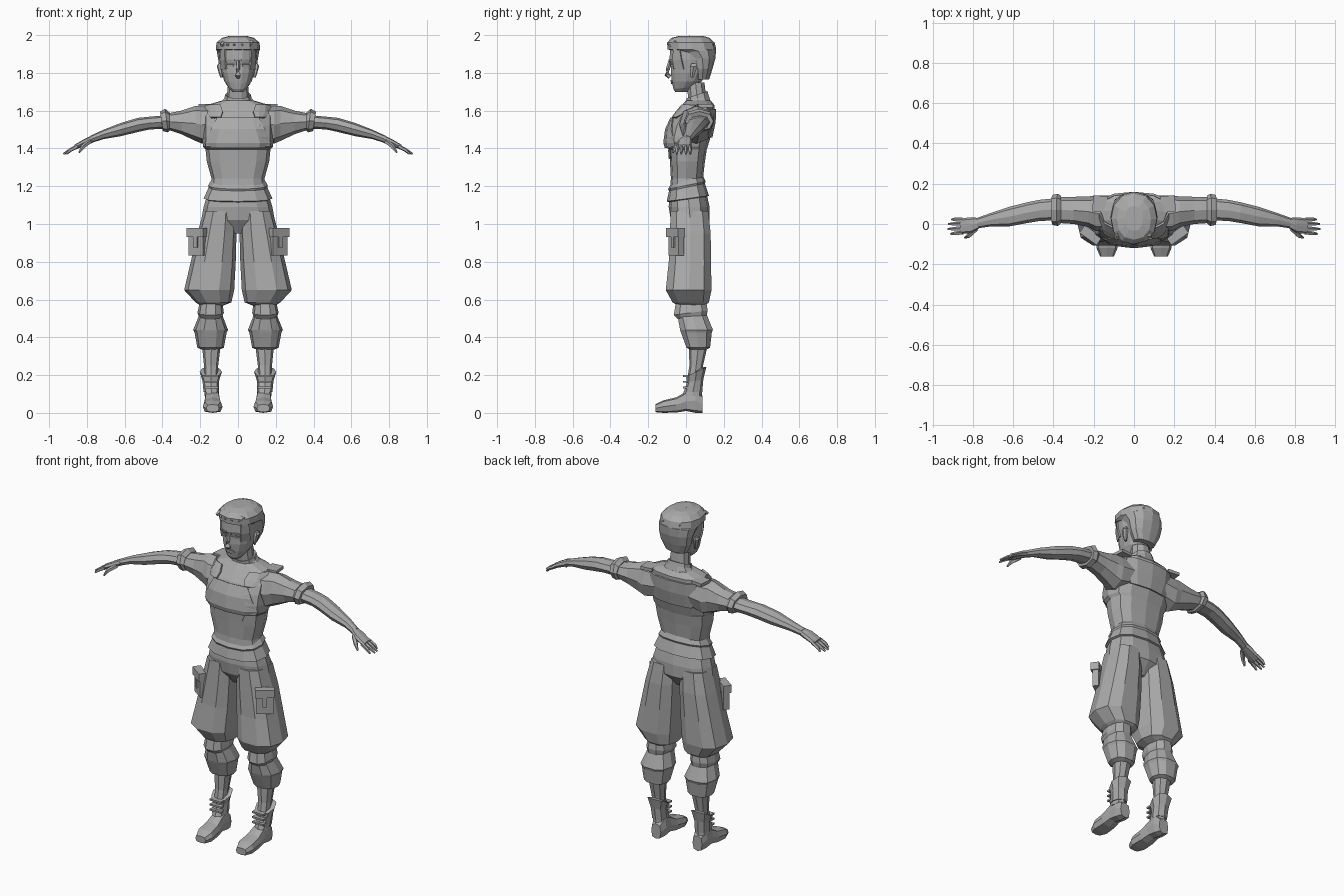
import bpy, bmesh, math
from mathutils import Vector
from mathutils.bvhtree import BVHTree

grey = bpy.data.materials.new("plain_grey")
grey.diffuse_color = (0.4, 0.4, 0.4, 1)


def finish(name, bm, mirror=False):
    bmesh.ops.recalc_face_normals(bm, faces=bm.faces)
    me = bpy.data.meshes.new(name)
    bm.to_mesh(me)
    bm.free()
    me.materials.append(grey)
    ob = bpy.data.objects.new(name, me)
    bpy.context.collection.objects.link(ob)
    if mirror:
        ob.modifiers.new("mirror", 'MIRROR').use_mirror_merge = False
    return ob


def skin(bm, rings):
    n = len(rings[0])
    for a, b in zip(rings, rings[1:]):
        for i in range(n):
            j = (i + 1) % n
            bm.faces.new((a[i], a[j], b[j], b[i]))
    bm.faces.new(rings[0])
    bm.faces.new(rings[-1])


def loft(name, rows, n=12, axis='z', power=2.4, mirror=False):
    """Rows: position on the axis, low and high of both cross directions, optional tilt."""
    bm = bmesh.new()
    rings = []
    for t, a0, a1, b0, b1, *tilt in rows:
        ring = []
        for i in range(n):
            w = math.tau * i / n
            c, s = [math.copysign(abs(v) ** (2 / power), v) for v in (math.cos(w), math.sin(w))]
            a, b = (a0 + a1) / 2 + c * (a1 - a0) / 2, (b0 + b1) / 2 + s * (b1 - b0) / 2
            u = t + (tilt[0] * s if tilt else 0)
            ring.append(bm.verts.new({'z': (a, b, u), 'x': (u, a, b), 'y': (a, u, b)}[axis]))
        rings.append(ring)
    skin(bm, rings)
    return finish(name, bm, mirror)


def sym(rows):
    """Rows given as height, half width, front, back, optional tilt."""
    return [(r[0], -r[1], r[1], *r[2:]) for r in rows]


def tube(name, pts, n=5, mirror=False):
    """Tapered tube through (x, y, z, radius) points."""
    bm = bmesh.new()
    rings = []
    for i, p in enumerate(pts):
        d = Vector(pts[min(i + 1, len(pts) - 1)][:3]) - Vector(pts[max(i - 1, 0)][:3])
        q = d.to_track_quat('Z', 'Y')
        rings.append([bm.verts.new(Vector(p[:3]) + q @ Vector((math.cos(math.tau * k / n) * p[3],
                      math.sin(math.tau * k / n) * p[3], 0))) for k in range(n)])
    skin(bm, rings)
    return finish(name, bm, mirror)


def plate(name, rows, target, side=-1, cols=6, thick=0.016, mirror=False):
    """Thin panel laid on a body; rows are (z, x0, x1)."""
    src = bmesh.new()
    src.from_mesh(target.data)
    tree = BVHTree.FromBMesh(src)
    src.free()
    bm = bmesh.new()
    grid = []
    for z, x0, x1 in rows:
        line = []
        for i in range(cols + 1):
            p = Vector((x0 + (x1 - x0) * i / cols, side, z))
            hit = tree.ray_cast(p, Vector((0, -side, 0)))[0]
            if hit is None:
                hit = tree.find_nearest(Vector((p.x, side * 0.1, z)))[0]
            line.append(bm.verts.new(hit))
        grid.append(line)
    for a, b in zip(grid, grid[1:]):
        for i in range(cols):
            bm.faces.new((a[i], a[i + 1], b[i + 1], b[i]))
    ob = finish(name, bm, mirror)
    m = ob.modifiers.new("thickness", 'SOLIDIFY')
    m.thickness, m.offset = thick, 0
    return ob


def box(name, loc, size, turn=0, mirror=True):
    bm = bmesh.new()
    bmesh.ops.create_cube(bm, size=1)
    c, s = math.cos(turn), math.sin(turn)
    for v in bm.verts:
        x, y, z = [a * b for a, b in zip(v.co, size)]
        v.co = Vector(loc) + Vector((c * x - s * y, s * x + c * y, z))
    return finish(name, bm, mirror)


# Shirt body, hem and panels
torso = loft("shirt_body", sym([
    (1.19, .145, -.085, .095), (1.24, .14, -.08, .09), (1.33, .165, -.085, .10),
    (1.395, .172, -.09, .11), (1.41, .185, -.112, .115), (1.46, .19, -.113, .13),
    (1.52, .19, -.098, .145), (1.57, .19, -.07, .15), (1.63, .165, -.02, .15),
    (1.655, .08, .0, .13)]), power=2.6)
loft("shirt_hem", sym([
    (1.235, .14, -.078, .09, .02), (1.205, .158, -.095, .105, .02), (1.195, .155, -.09, .10, .02),
    (1.135, .182, -.102, .122, .015), (1.13, .165, -.09, .11, .015)]))
plate("chest_panel", [(1.56, -.11, .11), (1.5, -.14, .14), (1.43, -.17, .17), (1.405, -.165, .165)], torso)
plate("belly_panel", [(1.395, -.10, .10), (1.36, -.085, .085), (1.345, -.05, .05)], torso, thick=.01)
plate("shoulder_strap", [(1.56, .09, .14), (1.59, .08, .17), (1.625, .09, .165)], torso, mirror=True, cols=3, thick=.022)
plate("back_panel", [(1.61, -.15, .15), (1.54, -.145, .145), (1.46, -.12, .12)], torso, side=1, thick=.02)
box("shoulder_tab", (.17, .10, 1.625), (.07, .08, .018), .1)

# Sleeves and arms
loft("sleeve", [
    (.10, -.04, .14, 1.45, 1.62), (.19, -.035, .142, 1.425, 1.625), (.225, -.015, .137, 1.44, 1.625),
    (.30, .0, .135, 1.475, 1.60), (.375, .005, .135, 1.50, 1.585)], 8, 'x', 2.3, True)
loft("sleeve_cuff", [
    (.362, .003, .14, 1.495, 1.59), (.378, -.01, .15, 1.485, 1.61, .008),
    (.405, -.005, .145, 1.492, 1.595, .008), (.403, .02, .125, 1.51, 1.57)], 8, 'x', 2.3, True)
loft("arm", [
    (.39, .018, .128, 1.505, 1.575), (.47, .015, .12, 1.50, 1.568), (.53, .005, .108, 1.487, 1.562),
    (.62, -.012, .085, 1.465, 1.535), (.71, -.012, .055, 1.45, 1.50), (.78, -.022, .03, 1.428, 1.468)],
    8, 'x', 2.2, True)
loft("palm", [
    (.77, -.022, .03, 1.43, 1.47), (.81, -.045, .033, 1.415, 1.452), (.865, -.05, .028, 1.392, 1.42)],
    8, 'x', 2.6, True)
for i, (y, tip) in enumerate([(.02, .905), (.0, .922), (-.022, .925), (-.043, .91)]):
    tube(f"finger_{i + 1}", [(.85, y, 1.412, .011), (.89, y * 1.1, 1.39, .010), (tip, y * 1.15, 1.371, .005)], mirror=True)
tube("thumb", [(.785, -.025, 1.437, .014), (.82, -.058, 1.41, .012), (.84, -.068, 1.378, .005)], mirror=True)

# Trousers
loft("hips", sym([
    (1.18, .155, -.085, .105), (1.09, .182, -.092, .125), (1.02, .195, -.08, .125), (.95, .06, -.03, .07)]))
loft("trouser_leg", [
    (1.07, .012, .182, -.085, .122), (.95, .008, .215, -.09, .135), (.80, .012, .25, -.096, .137),
    (.65, .02, .285, -.112, .14), (.585, .035, .225, -.075, .125), (.565, .085, .195, -.04, .10)],
    10, power=2.5, mirror=True)
box("pocket", (.213, -.052, .905), (.095, .035, .145), .62)
box("pocket_flap", (.215, -.055, .955), (.105, .047, .045), .62)
box("pocket_strap", (.214, -.054, .91), (.025, .046, .07), .62)

# Leg wraps and shins
loft("knee_wrap", [
    (.60, .085, .20, -.055, .11), (.53, .075, .215, -.068, .118, .012), (.505, .085, .205, -.055, .112),
    (.49, .09, .20, -.04, .115)], 10, mirror=True)
loft("calf_wrap", [
    (.515, .082, .207, -.048, .115), (.44, .053, .237, -.035, .146), (.425, .06, .23, -.03, .14),
    (.345, .075, .215, .0, .13), (.335, .10, .19, .02, .11)], 10, mirror=True)
loft("shin", [
    (.37, .09, .192, .015, .118), (.25, .105, .18, .018, .09), (.15, .11, .175, .002, .08),
    (.09, .103, .178, -.02, .085)], 8, mirror=True)

# Boots
loft("boot_cuff", [
    (.222, .115, .175, .03, .08, .02), (.218, .085, .203, .002, .108, .025), (.17, .10, .188, .005, .092, .01),
    (.11, .10, .182, -.012, .086)], 8, mirror=True)
loft("boot", [
    (.088, .105, .168, .0, .09), (.05, .095, .177, .0, .13), (.0, .095, .178, .01, .112),
    (-.05, .088, .183, .002, .083), (-.12, .082, .186, .0, .066), (-.162, .10, .168, .004, .045)],
    8, 'y', 3.2, True)
for i, z in enumerate((.135, .165, .195)):
    box(f"boot_lace_{i + 1}", (.14, .0, z), (.075, .03, .01))

# Neck and collar
loft("neck", sym([(1.60, .07, .01, .12), (1.66, .06, .01, .11), (1.75, .052, .0, .10)]), 10, power=2.1)
loft("collar", sym([
    (1.635, .10, -.012, .135, .01), (1.665, .072, .0, .122, .02), (1.685, .068, .0, .116, .02),
    (1.68, .05, .02, .10, .02)]), 10, power=2.1)

# Head and face
head = loft("head", sym([
    (1.70, .03, -.058, .01), (1.72, .05, -.068, .04, .005), (1.755, .072, -.077, .085),
    (1.80, .086, -.082, .11), (1.84, .093, -.08, .12), (1.87, .097, -.09, .13),
    (1.93, .098, -.086, .13), (1.965, .08, -.06, .11)]), 14, power=2.2)
tube("nose", [(0, -.084, 1.865, .008), (0, -.096, 1.82, .012), (0, -.10, 1.79, .015), (0, -.084, 1.778, .012)])
plate("brow", [(1.872, .016, .075), (1.86, .018, .072)], head, mirror=True, cols=3, thick=.012)
plate("eye", [(1.846, .022, .06), (1.832, .026, .062)], head, mirror=True, cols=3, thick=.008)
plate("lips", [(1.763, -.02, .02), (1.752, -.028, .028), (1.742, -.016, .016)], head, thick=.012, cols=4)
loft("ear", [(1.775, .08, .094, .025, .04), (1.80, .082, .102, .02, .05), (1.835, .085, .112, .02, .062),
             (1.85, .09, .105, .03, .055)], 6, mirror=True)

# Swept-back hair
loft("hair", sym([
    (1.765, .068, .05, .122), (1.82, .096, .04, .14), (1.875, .106, .02, .155),
    (1.915, .112, -.03, .16, .01), (1.925, .117, -.098, .16), (1.96, .114, -.10, .152),
    (1.985, .085, -.078, .125), (1.996, .045, -.035, .09)]), 12, power=2.2)
plate("sideburn", [(1.93, .088, .1), (1.87, .09, .1), (1.82, .085, .09)], head, mirror=True, cols=1)
for i, x in enumerate((-.08, -.045, -.01, .03, .07)):
    h = 1.987 - 3.2 * x * x
    tube(f"hair_lock_{i + 1}", [
        (x - .01, -.095 + 3 * x * x, 1.945, .008), (x, -.06, h - .012, .015), (x * .95, .02, h - .003, .014),
        (x * .85, .09, h - .012, .012), (x * .7, .145, 1.945, .004)])
